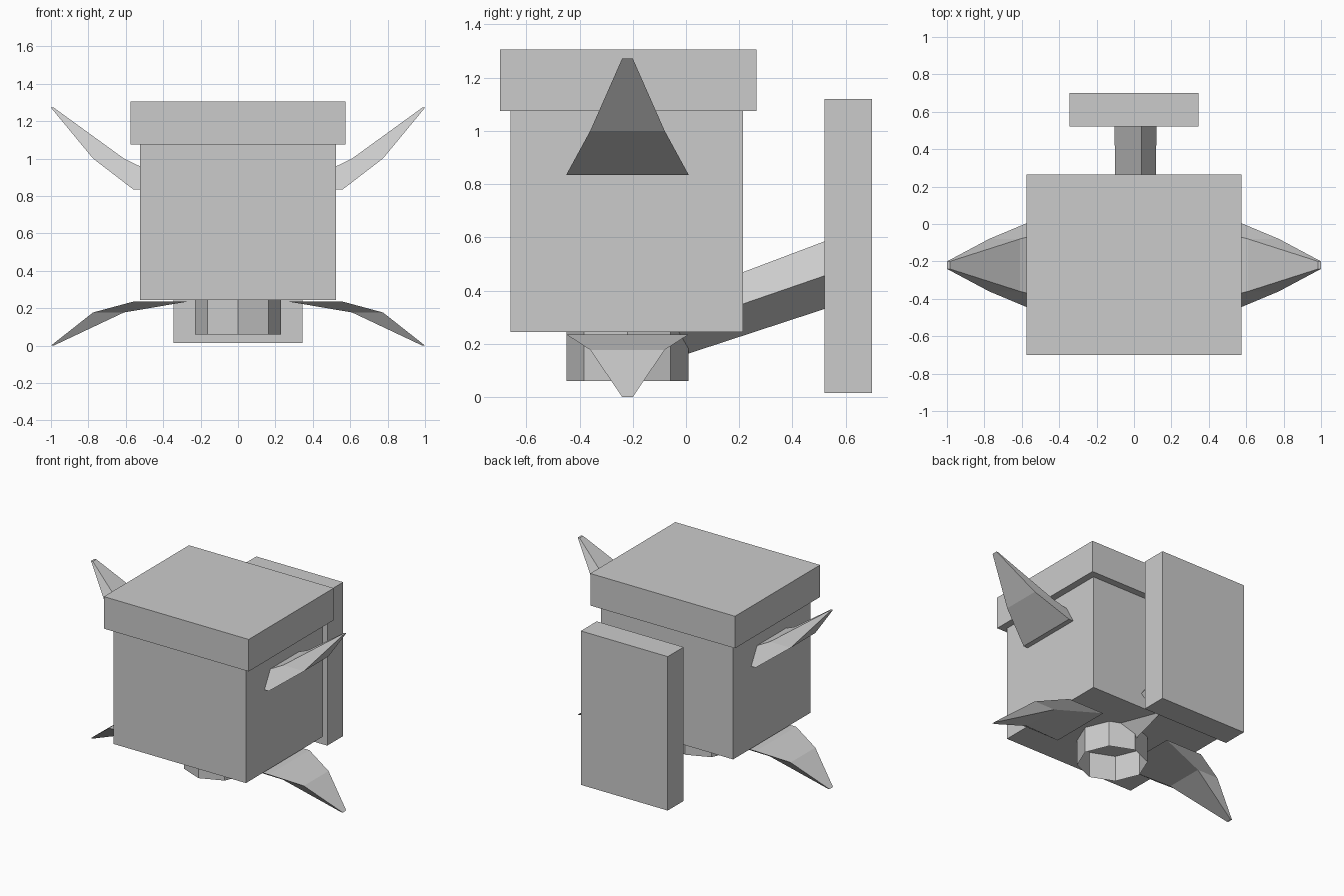
import bpy, math

if "Cube" in bpy.data.objects:
    bpy.data.objects.remove(bpy.data.objects["Cube"])

grey = bpy.data.materials.new("grey")
grey.diffuse_color = (0.6, 0.6, 0.6, 1)
grey.use_nodes = True
grey.node_tree.nodes["Principled BSDF"].inputs["Base Color"].default_value = grey.diffuse_color


def add_mesh(name, verts, faces):
    me = bpy.data.meshes.new(name)
    me.from_pydata(verts, [], faces)
    me.materials.append(grey)
    ob = bpy.data.objects.new(name, me)
    bpy.context.collection.objects.link(ob)
    return ob


def loft(name, rings, capped=True, flip=False):
    """Skin a list of equal-length rings, optionally closing both ends."""
    n = len(rings[0])
    verts = [v for r in rings for v in r]
    faces = [(k * n + i, k * n + (i + 1) % n, (k + 1) * n + (i + 1) % n, (k + 1) * n + i)
             for k in range(len(rings) - 1) for i in range(n)]
    if capped:
        faces.append(tuple(reversed(range(n))))
        faces.append(tuple(range(len(verts) - n, len(verts))))
    if flip:
        faces = [f[::-1] for f in faces]
    return add_mesh(name, verts, faces)


def rect(x0, x1, y0, y1, z):
    return [(x0, y0, z), (x1, y0, z), (x1, y1, z), (x0, y1, z)]


def box(name, x, y0, y1, z0, z1):
    return loft(name, [rect(-x, x, y0, y1, z0), rect(-x, x, y0, y1, z1)])


# Main blocks
box("body", 0.525, -0.66, 0.215, 0.245, 1.075)
box("lid", 0.575, -0.70, 0.265, 1.075, 1.305)
box("back_panel", 0.345, 0.52, 0.70, 0.015, 1.12)

# Bent, tapering horns at the sides and fins underneath
CY = -0.22


def spike(name, side, heights):
    sections = [(0.27, 0.56, 0.23), (0.61, 0.775, 0.14), (0.985, 1.0, 0.02)]
    rings = [[(side * x, y, z) for x, y, z in rect(x0, x1, CY - w, CY + w, h)]
             for (x0, x1, w), h in zip(sections, heights)]
    downward = heights[0] > heights[-1]
    return loft(name, rings, flip=(side < 0) != downward)


for side, label in ((1, "right"), (-1, "left")):
    spike(label + "_horn", side, (0.835, 1.0, 1.272))
    spike(label + "_fin", side, (0.235, 0.177, 0.0))

# Open eight-sided nozzle under the body
nozzle = [[(0.23 * math.cos(i * math.pi / 4), CY + 0.23 * math.sin(i * math.pi / 4), z)
           for i in range(8)] for z in (0.06, 0.26)]
loft("nozzle", nozzle, capped=False)

# Four-sided slanted arm joining the body to the back panel
arm_start = [(0.04, -0.075, 0.36), (0.115, -0.04, 0.262), (-0.02, 0.0, 0.16), (-0.095, -0.04, 0.262)]
arm_end = [(0.04, 0.54, 0.592), (0.12, 0.54, 0.462), (-0.02, 0.54, 0.337), (-0.105, 0.54, 0.462)]
loft("arm", [arm_start, arm_end])
